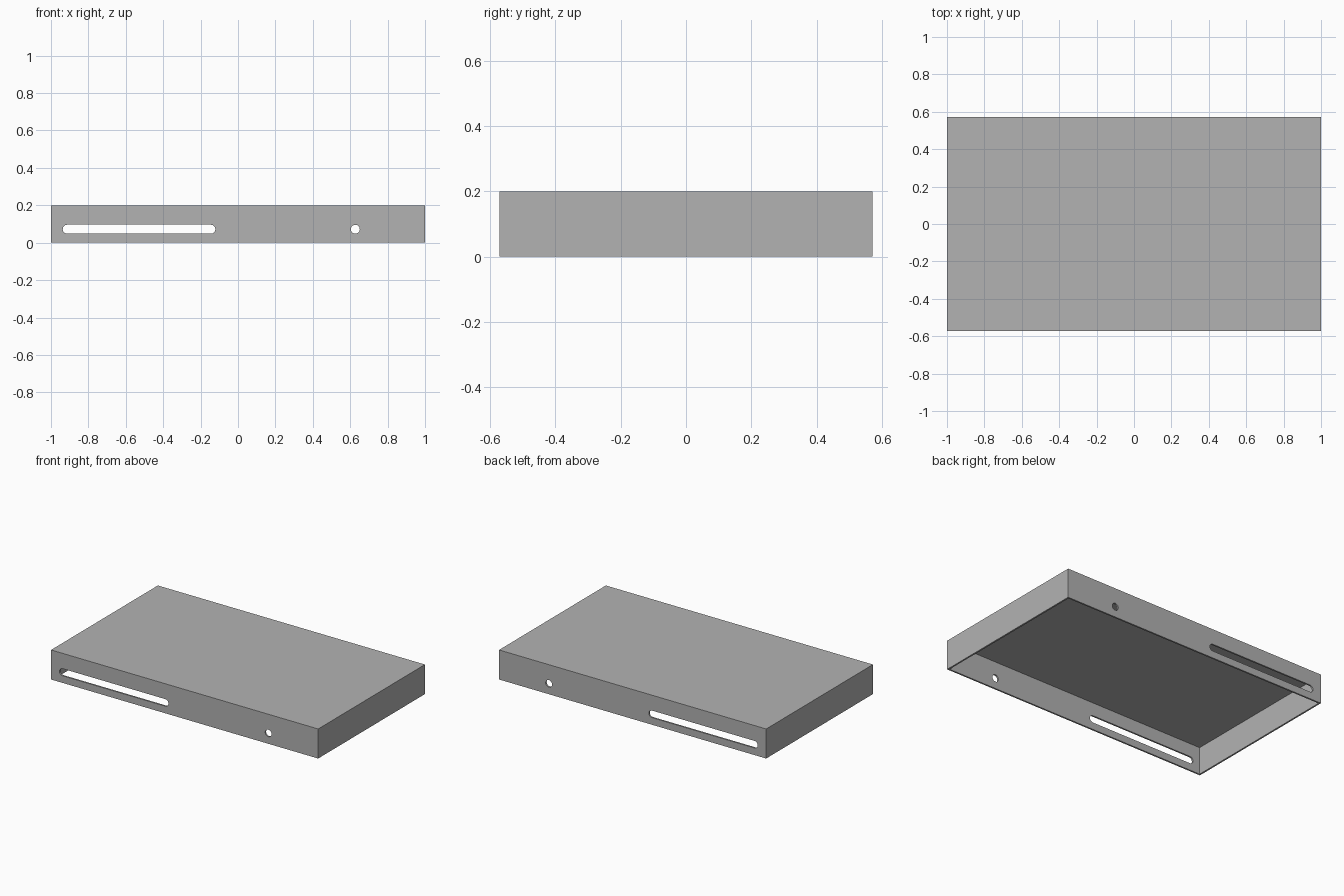
import bpy, bmesh, math
from mathutils import Matrix, Vector

if "Cube" in bpy.data.objects:
    bpy.data.objects.remove(bpy.data.objects["Cube"], do_unlink=True)

LENGTH, DEPTH, HEIGHT = 2.0, 1.142, 0.2
WALL, TOP = 0.011, 0.015
HOLE_R, HOLE_Z = 0.024, 0.072

grey = bpy.data.materials.new("plain_grey")
grey.use_nodes = True
colour = (0.448, 0.448, 0.448, 1)
grey.diffuse_color = colour
grey.node_tree.nodes["Principled BSDF"].inputs["Base Color"].default_value = colour


def add_object(name, bm):
    bmesh.ops.recalc_face_normals(bm, faces=bm.faces)
    mesh = bpy.data.meshes.new(name)
    bm.to_mesh(mesh)
    bm.free()
    mesh.materials.append(grey)
    obj = bpy.data.objects.new(name, mesh)
    bpy.context.collection.objects.link(obj)
    return obj


def box(name, size, z_min):
    bm = bmesh.new()
    centre = Matrix.Translation((0, 0, z_min + size[2] / 2))
    bmesh.ops.create_cube(bm, size=1, matrix=centre @ Matrix.Diagonal((*size, 1)))
    return add_object(name, bm)


def rounded_slot(name, x_start, x_end, steps=16):
    # Rounded profile between two end centres, extruded through both long walls
    bm = bmesh.new()
    ring = []
    for x, start in ((x_end, -math.pi / 2), (x_start, math.pi / 2)):
        full_circle = x_start == x_end
        for i in range(steps if full_circle else steps + 1):
            a = start + math.pi * i / steps
            ring.append(bm.verts.new((x + HOLE_R * math.cos(a), -DEPTH,
                                      HOLE_Z + HOLE_R * math.sin(a))))
    face = bm.faces.new(ring)
    result = bmesh.ops.extrude_face_region(bm, geom=[face])
    moved = [v for v in result["geom"] if isinstance(v, bmesh.types.BMVert)]
    bmesh.ops.translate(bm, verts=moved, vec=Vector((0, 2 * DEPTH, 0)))
    return add_object(name, bm)


# Open-bottomed cover
cover = box("cover", (LENGTH, DEPTH, HEIGHT), 0)

# Hollow inside, long slot and round hole
cutters = [
    box("cavity_cutter", (LENGTH - 2 * WALL, DEPTH - 2 * WALL, HEIGHT - TOP + 0.1), -0.1),
    rounded_slot("slot_cutter", -0.913, -0.145),
    rounded_slot("hole_cutter", 0.627, 0.627),
]
bpy.ops.object.select_all(action="DESELECT")
bpy.context.view_layer.objects.active = cover
cover.select_set(True)
for cutter in cutters:
    cutter.hide_render = True
    cut = cover.modifiers.new(cutter.name, "BOOLEAN")
    cut.operation = "DIFFERENCE"
    cut.solver = "EXACT"
    cut.object = cutter
    bpy.ops.object.modifier_apply(modifier=cut.name)
    bpy.data.objects.remove(cutter, do_unlink=True)

bpy.ops.object.shade_smooth_by_angle(angle=math.radians(30))
